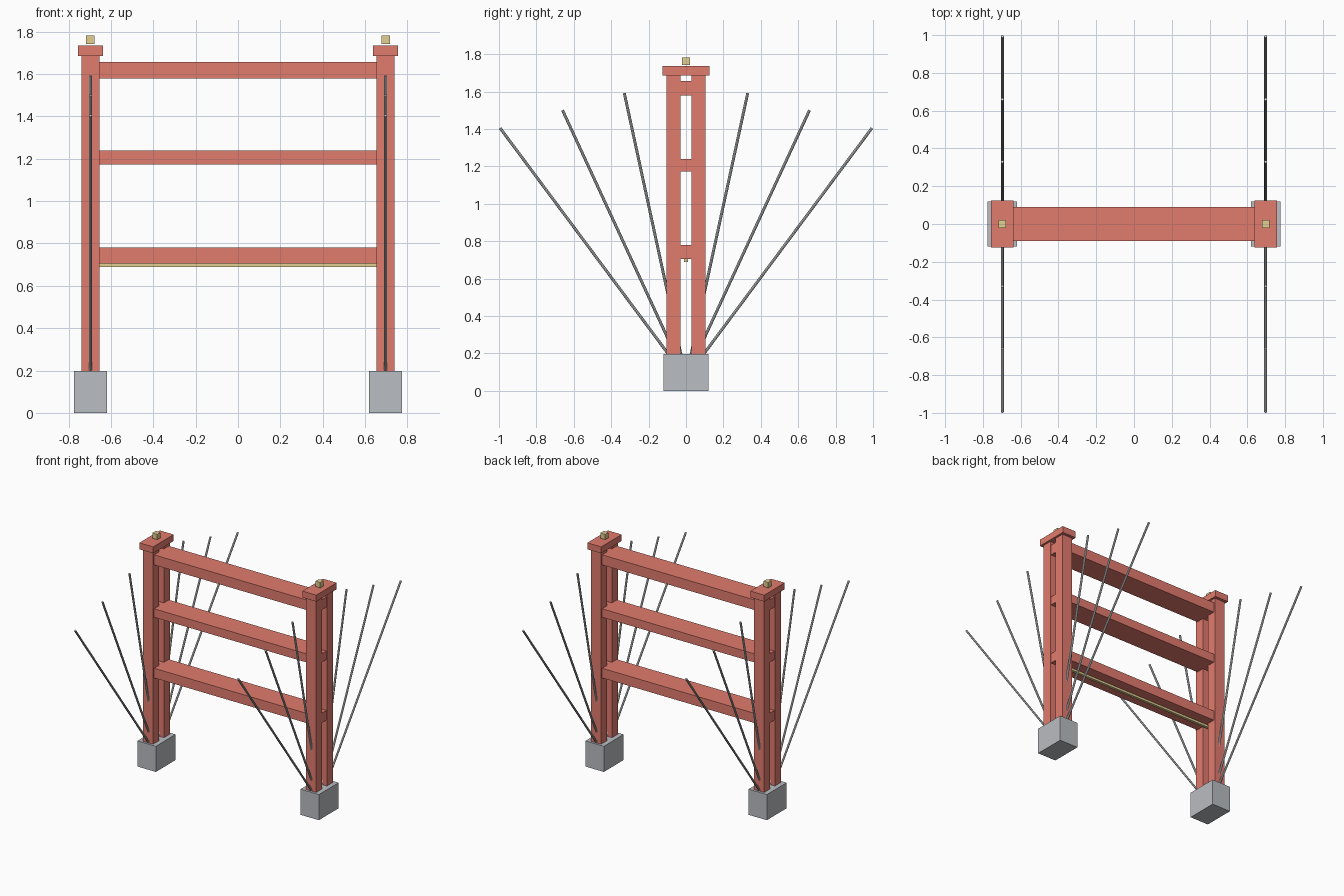
import bpy
from mathutils import Vector

cube = bpy.data.objects.get("Cube")
if cube:
    bpy.data.objects.remove(cube, do_unlink=True)


def material(name, rgb):
    m = bpy.data.materials.new(name)
    m.use_nodes = True
    m.diffuse_color = (*rgb, 1)
    m.node_tree.nodes["Principled BSDF"].inputs["Base Color"].default_value = (*rgb, 1)
    return m


RED = material("red_paint", (0.76, 0.20, 0.155))
CONCRETE = material("grey_concrete", (0.49, 0.51, 0.54))
CABLE = material("light_steel", (0.62, 0.64, 0.65))
LAMP = material("pale_yellow", (0.77, 0.63, 0.29))


def finish(name, mat):
    obj = bpy.context.object
    obj.name = name
    obj.data.materials.append(mat)
    return obj


def box(name, center, size, mat):
    bpy.ops.mesh.primitive_cube_add(size=1, location=center)
    obj = bpy.context.object
    for v in obj.data.vertices:
        v.co = Vector(a * b for a, b in zip(v.co, size))
    return finish(name, mat)


def rod(name, start, end, radius, mat):
    start, end = Vector(start), Vector(end)
    axis = end - start
    bpy.ops.mesh.primitive_cylinder_add(vertices=8, radius=radius, depth=axis.length,
                                        location=(start + end) / 2)
    bpy.context.object.rotation_euler = axis.to_track_quat('Z', 'Y').to_euler()
    finish(name, mat)
    bpy.ops.object.shade_smooth_by_angle()


# Two towers: footing, paired posts, cap, lamp and fanned stay cables
TOWER_X = 0.697
for side, sx in (("left", 1), ("right", -1)):
    x = sx * TOWER_X
    box(f"{side}_footing", (x, 0, 0.099), (0.157, 0.24, 0.198), CONCRETE)
    box(f"{side}_cap", (x, 0, 1.711), (0.118, 0.25, 0.05), RED)
    box(f"{side}_lamp", (x, 0, 1.762), (0.041, 0.041, 0.041), LAMP)
    for end, sy in (("front", -1), ("back", 1)):
        box(f"{side}_{end}_post", (x, sy * 0.066, 0.942), (0.086, 0.074, 1.49), RED)
        for i, (y, z) in enumerate(((0.994, 1.405), (0.66, 1.50), (0.33, 1.592))):
            rod(f"{side}_{end}_cable_{i + 1}", (x, 0, 0.07), (x, sy * y, z), 0.0078, CABLE)

# Cross beams spanning the towers
for name, z, height in (("lower", 0.743, 0.075), ("middle", 1.207, 0.066), ("upper", 1.618, 0.078)):
    box(f"{name}_beam", (0, 0, z), (1.47, 0.18, height), RED)

# Light strip under the lower beam
box("light_strip", (0, 0, 0.698), (1.38, 0.02, 0.018), LAMP)
